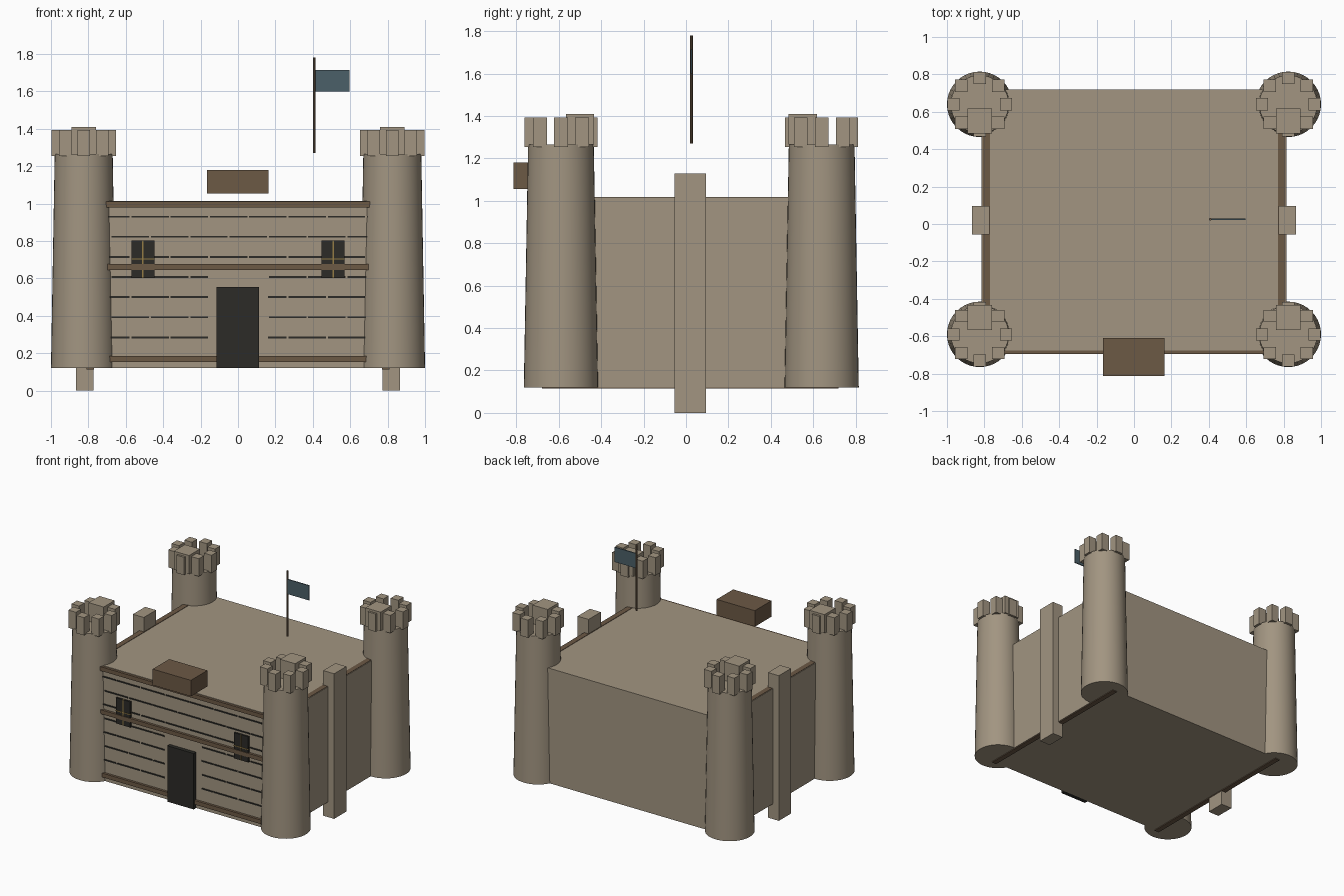
import bpy, math

if "Cube" in bpy.data.objects:
    bpy.data.objects.remove(bpy.data.objects["Cube"])


def material(name, rgb):
    m = bpy.data.materials.new(name)
    m.diffuse_color = (*rgb, 1)
    m.use_nodes = True
    m.node_tree.nodes["Principled BSDF"].inputs["Base Color"].default_value = m.diffuse_color
    return m


STONE = material("stone", (0.36, 0.30, 0.22))
WOOD = material("wood", (0.15, 0.10, 0.06))
DARK = material("dark", (0.025, 0.024, 0.02))
GOLD = material("gold", (0.30, 0.20, 0.06))
BLUE = material("cloth", (0.07, 0.115, 0.14))


def box(name, x, y, z, mat):
    """Box from (min, max) ranges on each axis."""
    bpy.ops.mesh.primitive_cube_add(size=1, location=[sum(r) / 2 for r in (x, y, z)])
    o = bpy.context.object
    o.name = name
    o.scale = [r[1] - r[0] for r in (x, y, z)]
    bpy.ops.object.transform_apply(location=False, rotation=False, scale=True)
    o.data.materials.append(mat)
    return o


def around(c, half):
    return (c - half, c + half)


# Main keep
box("keep", (-0.77, 0.77), (-0.675, 0.72), (0.12, 1.015), STONE)

# Side walls: timber core, stone facing, buttress
for s in (-1, 1):
    box("side_timber", around(s * 0.79, 0.02), (-0.68, 0.72), (0.114, 1.018), WOOD)
    box("side_facing", around(s * 0.8125, 0.0025), (-0.675, 0.72), (0.12, 1.015), STONE)
    box("buttress", around(s * 0.82, 0.047), (-0.055, 0.095), (0, 1.13), STONE)

# Corner towers with battlements
for cx in (-0.825, 0.825):
    for cy, inward in ((-0.59, 1), (0.64, -1)):
        bpy.ops.mesh.primitive_cone_add(vertices=40, radius1=0.175, radius2=0.155,
                                        depth=1.145, location=(cx, cy, 0.6925))
        t = bpy.context.object
        t.name = "tower"
        t.data.materials.append(STONE)
        bpy.ops.object.shade_smooth_by_angle(angle=math.radians(35))
        for i in range(8):
            a = i * math.pi / 4
            box("merlon", around(cx + 0.14 * math.cos(a), 0.0325),
                around(cy + 0.14 * math.sin(a), 0.0325), (1.255, 1.393), STONE)
        box("tower_block", around(cx, 0.065), around(cy + inward * 0.09, 0.067),
            (1.265, 1.41), STONE)

# Front timber bands
for z in (0.17, 0.66, 0.995):
    box("front_band", (-0.77, 0.77), (-0.694, -0.67), around(z, 0.016), WOOD)

# Door and the block above the gate
box("door", (-0.115, 0.112), (-0.705, -0.67), (0.12, 0.555), DARK)
box("gate_block", (-0.166, 0.163), (-0.813, -0.61), (1.055, 1.18), WOOD)

# Windows with glazing bars
for s in (-1, 1):
    c = s * 0.508
    box("window", around(c, 0.062), (-0.689, -0.67), (0.602, 0.802), DARK)
    box("window_bar", around(c, 0.004), (-0.692, -0.67), (0.602, 0.802), GOLD)
    box("window_bar", around(c, 0.062), (-0.692, -0.67), around(0.703, 0.003), GOLD)

# Mortar joints, staggered and stopping short of the door
for row in range(7):
    z = 0.285 + row * 0.1075
    x = -0.78 + (0.105 if row % 2 else 0)
    clear = 0.16 if row < 4 else 0
    while x < 0.75:
        a, b = x, min(x + 0.2, 0.77)
        if clear and b > -clear and a < clear:
            pieces = [(a, -clear), (clear, b)]
        else:
            pieces = [(a, b)]
        for p in pieces:
            if p[1] - p[0] > 0.02:
                box("mortar_joint", p, (-0.680, -0.67), around(z, 0.005), DARK)
        x += 0.21

# Flag and pole
bpy.ops.mesh.primitive_cylinder_add(vertices=10, radius=0.007, depth=0.51,
                                    location=(0.408, 0.025, 1.525))
bpy.context.object.name = "flag_pole"
bpy.context.object.data.materials.append(WOOD)
box("flag", (0.412, 0.597), (0.021, 0.029), (1.60, 1.715), BLUE)
